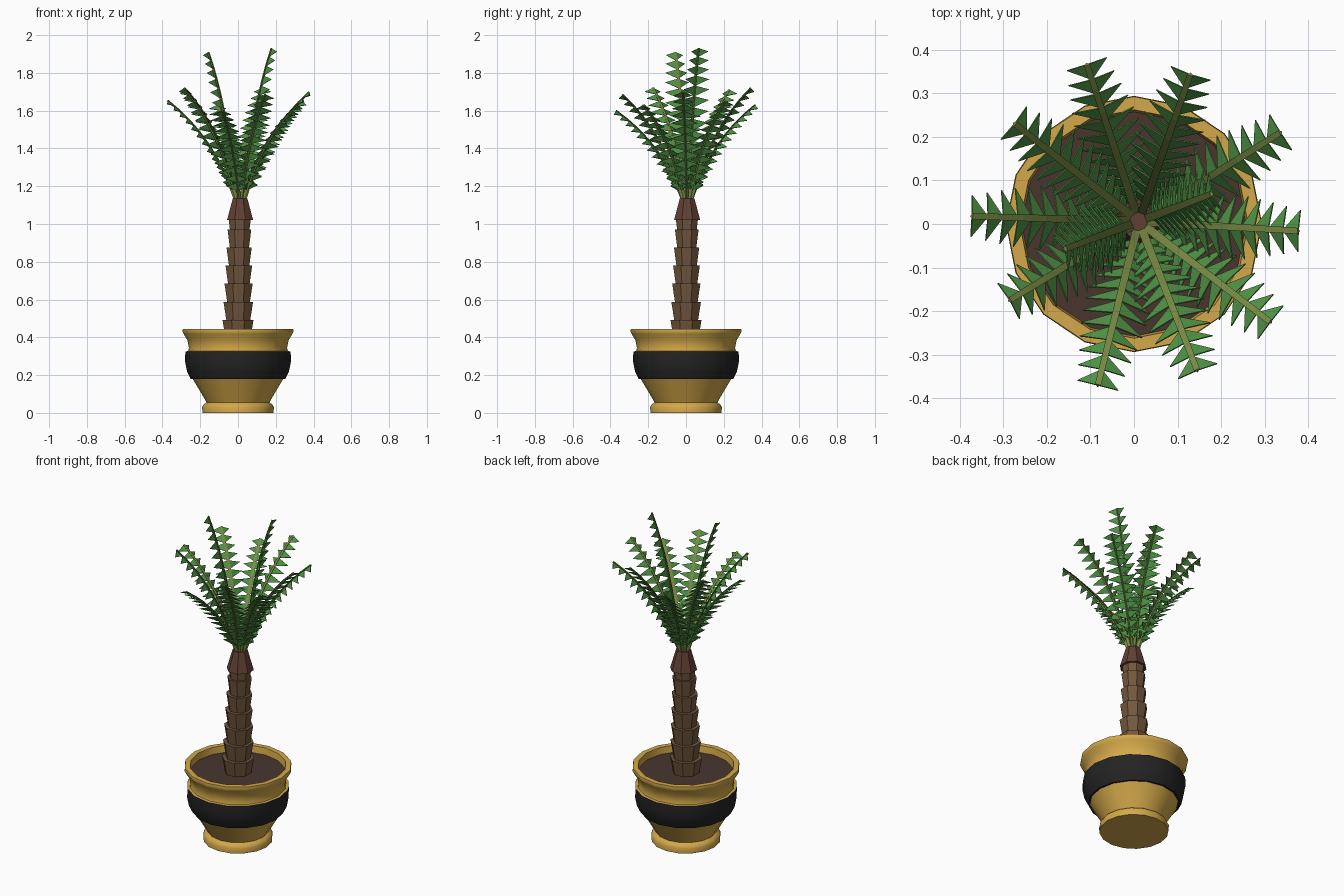
import bpy, bmesh, math
from mathutils import Vector

if "Cube" in bpy.data.objects:
    bpy.data.objects.remove(bpy.data.objects["Cube"])


def material(name, srgb):
    m = bpy.data.materials.new(name)
    m.diffuse_color = [((c + 0.055) / 1.055) ** 2.4 for c in srgb] + [1]
    m.use_nodes = True
    m.node_tree.nodes["Principled BSDF"].inputs["Base Color"].default_value = m.diffuse_color
    return m


GOLD = material("gold", (0.83, 0.66, 0.29))
BLACK = material("black", (0.14, 0.14, 0.14))
SOIL = material("soil_brown", (0.28, 0.21, 0.18))
BARK = material("bark_brown", (0.45, 0.34, 0.24))
CROWN = material("crown_brown", (0.38, 0.25, 0.20))
STEM = material("stem_olive", (0.48, 0.55, 0.27))
LEAF = material("leaf_green", (0.31, 0.57, 0.27))


def finish(name, bm, mats, smooth=None):
    me = bpy.data.meshes.new(name)
    bm.to_mesh(me)
    bm.free()
    for m in mats:
        me.materials.append(m)
    ob = bpy.data.objects.new(name, me)
    bpy.context.collection.objects.link(ob)
    if smooth:
        bpy.ops.object.select_all(action='DESELECT')
        ob.select_set(True)
        bpy.context.view_layer.objects.active = ob
        bpy.ops.object.shade_smooth_by_angle(angle=math.radians(smooth))
    return ob


def lathe(bm, profile, sides, turn=0.0, centre=(0, 0)):
    """Stack rings of (radius, z) and cap both ends."""
    rings = []
    for r, z in profile:
        rings.append([bm.verts.new((centre[0] + r * math.cos(turn + math.tau * i / sides),
                                    centre[1] + r * math.sin(turn + math.tau * i / sides), z))
                      for i in range(sides)])
    for a, b in zip(rings, rings[1:]):
        for i in range(sides):
            j = (i + 1) % sides
            bm.faces.new((a[i], a[j], b[j], b[i]))
    bm.faces.new(rings[0][::-1])
    bm.faces.new(rings[-1])


# Pot: turned profile with a raised black band
pot = [(.188, 0), (.19, .03), (.182, .045), (.166, .055), (.195, .105), (.24, .18),
       (.25, .18), (.27, .22), (.28, .27), (.279, .325), (.264, .327), (.26, .345),
       (.268, .385), (.288, .418), (.294, .43), (.292, .445), (.262, .445), (.255, .385)]
bm = bmesh.new()
lathe(bm, pot, 16)
for f in bm.faces:
    c = f.calc_center_median()
    if .179 < c.z < .326 and len(f.verts) == 4:
        f.material_index = 1
finish("pot", bm, [GOLD, BLACK], 35)

# Soil disc
bm = bmesh.new()
lathe(bm, [(.256, .38), (.258, .405)], 16)
finish("soil", bm, [SOIL])

# Trunk: flared octagonal segments leaning slightly
bm = bmesh.new()
for i in range(7):
    top = min(.492 + .096 * i, 1.03)
    r = .089 - .0042 * i
    lathe(bm, [(r * .8, top - .1), (r, top)], 8, math.pi / 8, (.0015 * i, .0008 * i))
finish("trunk", bm, [BARK])

# Crown of the trunk
CX, CY = .011, .006
bm = bmesh.new()
lathe(bm, [(.075, 1.02), (.042, 1.135)], 8, math.pi / 8, (CX, CY))
finish("crown", bm, [CROWN])

# Fronds: tip positions, ten outer and two upright inner ones
TIPS = [(-.108, .366, 1.63), (.129, .343, 1.72), (.336, .21, 1.65), (.377, -.016, 1.70),
        (.313, -.225, 1.63), (.145, -.336, 1.685), (-.083, -.37, 1.60), (-.285, -.175, 1.72),
        (-.372, .018, 1.655), (-.274, .23, 1.71), (.178, .069, 1.93), (-.157, -.057, 1.91)]
PAIRS = 12


def frond(index, tip):
    tip = Vector(tip)
    out = Vector((tip.x - CX, tip.y - CY, 0))
    side = Vector((-out.y, out.x, 0)).normalized()
    p0 = Vector((CX, CY, 1.12)) + out.normalized() * .02
    p1 = p0 + out * .3 + Vector((0, 0, .64 * (tip.z - p0.z)))

    def at(t):
        return p0 * (1 - t) ** 2 + p1 * 2 * t * (1 - t) + tip * t * t

    def under(t):
        d = ((p1 - p0) * (1 - t) + (tip - p1) * t).normalized()
        n = d.cross(side)
        return n if n.dot(out) > 0 else -n

    # Tapered triangular stem
    bm = bmesh.new()
    rings = []
    for k in range(9):
        t = k / 8
        w = .010 - .003 * t
        c, n = at(t), under(t)
        rings.append([bm.verts.new(v) for v in (c + side * w - n * w * .5,
                                                c - side * w - n * w * .5, c + n * w)])
    for a, b in zip(rings, rings[1:]):
        for i in range(3):
            j = (i + 1) % 3
            bm.faces.new((a[i], a[j], b[j], b[i]))
    bm.faces.new(rings[0])
    bm.faces.new(rings[-1])
    bmesh.ops.recalc_face_normals(bm, faces=bm.faces[:])
    finish(f"frond_stem_{index}", bm, [STEM])

    # Paired triangular leaflets, drooping to the underside
    bm = bmesh.new()
    for k in range(PAIRS):
        t0 = .09 + .91 * k / PAIRS
        t1 = .09 + .91 * (k + 1) / PAIRS
        w = .036 + .012 * t1 + .034 * math.sin(math.pi * t1)
        tm = t0 + (t1 - t0) * .75
        for s in (1, -1):
            point = at(tm) + side * s * w + under(tm) * w * .35
            vs = [bm.verts.new(v) for v in (at(t0), point, at(t1))]
            bm.faces.new(vs if s < 0 else vs[::-1])
    ob = finish(f"frond_leaflets_{index}", bm, [LEAF])
    thick = ob.modifiers.new("thickness", 'SOLIDIFY')
    thick.thickness = .003
    thick.offset = 0


for i, tip in enumerate(TIPS, 1):
    frond(i, tip)
